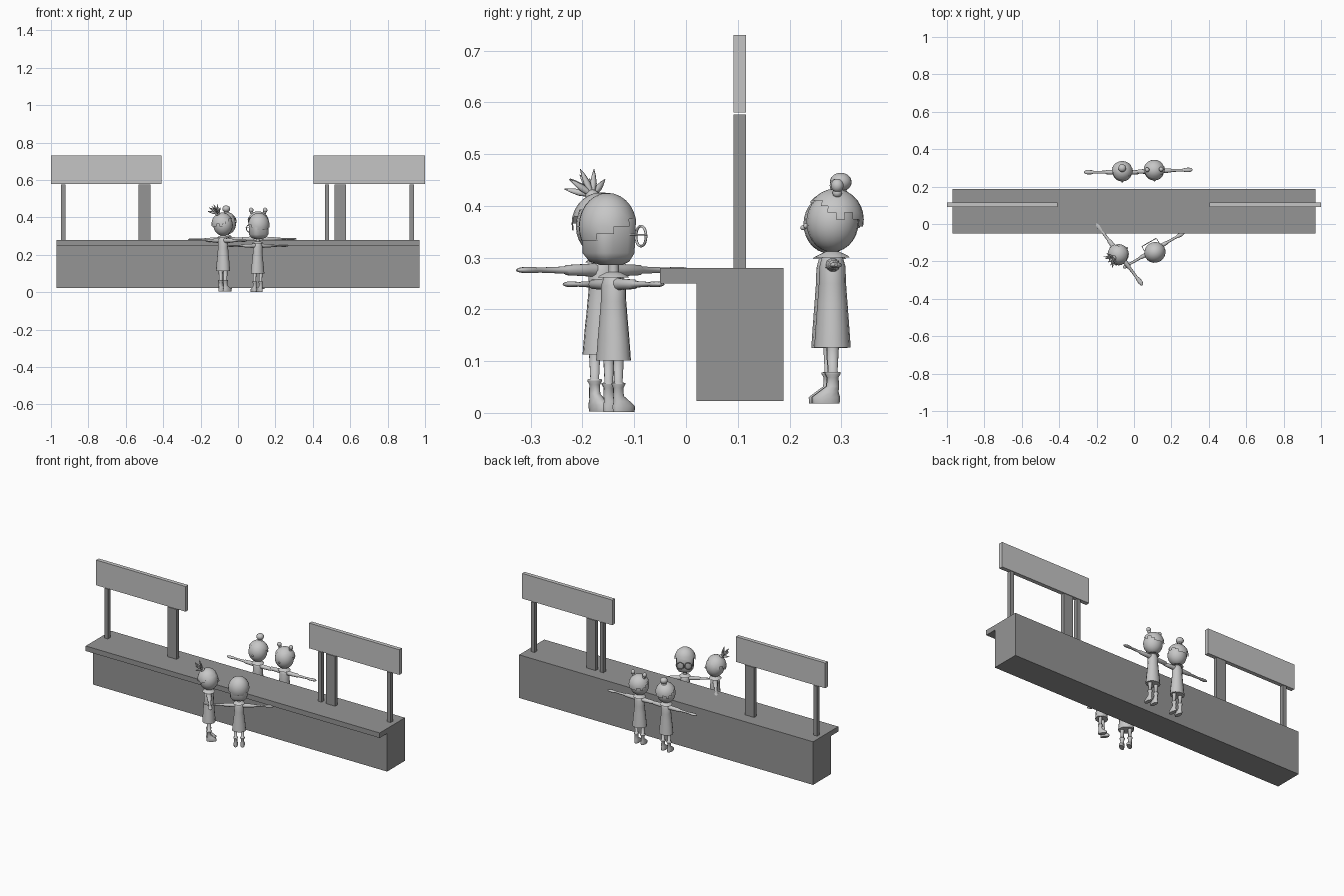
import bpy, bmesh, math
from mathutils import Matrix, Vector

if "Cube" in bpy.data.objects:
    bpy.data.objects.remove(bpy.data.objects["Cube"])


def material(name, v):
    m = bpy.data.materials.new(name)
    m.diffuse_color = (v, v, v, 1)
    m.use_nodes = True
    m.node_tree.nodes["Principled BSDF"].inputs["Base Color"].default_value = m.diffuse_color
    return m


DARK = material("mid grey", 0.30)
SIGN = material("light grey", 0.56)
FIG = material("figure grey", 0.57)


def finish(name, bm, mat, M=Matrix(), smooth=True):
    bmesh.ops.recalc_face_normals(bm, faces=bm.faces)
    for f in bm.faces:
        f.smooth = smooth and len(f.verts) < 5
    me = bpy.data.meshes.new(name)
    bm.to_mesh(me)
    bm.free()
    me.materials.append(mat)
    ob = bpy.data.objects.new(name, me)
    bpy.context.collection.objects.link(ob)
    ob.matrix_world = M
    return ob


def box(name, x0, x1, y0, y1, z0, z1, mat):
    bm = bmesh.new()
    bmesh.ops.create_cube(bm, size=1)
    for v in bm.verts:
        v.co = Vector(((x0 + x1) / 2 + v.co.x * (x1 - x0),
                       (y0 + y1) / 2 + v.co.y * (y1 - y0),
                       (z0 + z1) / 2 + v.co.z * (z1 - z0)))
    finish(name, bm, mat, smooth=False)


def loft(name, rings, n, M, power=1.0, smooth=True):
    """Stack of elliptic rings (z, rx, ry, cy); power < 1 squares them off."""
    bm = bmesh.new()
    loops = []
    for z, rx, ry, cy in rings:
        loop = []
        for i in range(n):
            a = 2 * math.pi * (i + 0.5) / n
            c, s = math.cos(a), math.sin(a)
            loop.append(bm.verts.new((rx * math.copysign(abs(c) ** power, c),
                                      cy + ry * math.copysign(abs(s) ** power, s), z)))
        loops.append(loop)
    for lo, hi in zip(loops, loops[1:]):
        for i in range(n):
            j = (i + 1) % n
            bm.faces.new((lo[i], lo[j], hi[j], hi[i]))
    bm.faces.new(loops[0][::-1])
    bm.faces.new(loops[-1])
    return finish(name, bm, FIG, M, smooth)


def ball(name, center, radii, M, keep=None):
    """Ellipsoid; keep(co) on the unit sphere trims it to a cap."""
    bm = bmesh.new()
    bmesh.ops.create_uvsphere(bm, u_segments=20, v_segments=14, radius=1)
    if keep:
        bmesh.ops.delete(bm, geom=[f for f in bm.faces if not keep(f.calc_center_median())],
                         context='FACES')
    bmesh.ops.transform(bm, matrix=Matrix.Translation(center) @ Matrix.Diagonal((*radii, 1)),
                        verts=bm.verts)
    return finish(name, bm, FIG, M)


def figure(name, x, y, z, heading, scale, style):
    M = (Matrix.Translation((x, y, z)) @ Matrix.Rotation(math.radians(heading), 4, 'Z')
         @ Matrix.Scale(scale, 4))
    # dress and flared collar
    loft(name + "_dress", [(.107, .041, .035, 0), (.15, .037, .032, 0), (.19, .032, .029, 0),
                           (.23, .028, .026, 0), (.262, .029, .025, 0), (.28, .022, .02, 0),
                           (.287, .012, .012, 0)], 14, M)
    loft(name + "_collar", [(.279, .034, .034, 0), (.283, .03, .03, 0), (.291, .013, .013, 0)], 12, M)
    loft(name + "_neck", [(.28, .011, .011, 0), (.31, .011, .011, 0)], 10, M)
    for side, s in (("left", -1), ("right", 1)):
        # leg with cuffed boot
        loft(f"{name}_{side}_leg", [(0, .012, .026, -.013), (.012, .014, .027, -.013),
                                    (.022, .012, .019, -.008), (.033, .010, .012, 0),
                                    (.05, .010, .011, 0), (.057, .014, .015, 0),
                                    (.06, .014, .015, 0), (.061, .008, .009, 0),
                                    (.115, .011, .012, 0)], 10,
             M @ Matrix.Translation((s * .02, 0, 0)))
        # outstretched arm: sleeve, wrist, flat hand
        A = M @ Matrix.Translation((0, 0, .265)) @ Matrix.Rotation(s * math.pi / 2, 4, 'Y')
        loft(f"{name}_{side}_arm", [(.015, .014, .014, 0), (.04, .012, .013, 0),
                                    (.085, .010, .011, 0), (.09, .007, .008, 0),
                                    (.15, .005, .007, 0), (.165, .006, .011, 0),
                                    (.185, .006, .012, 0), (.198, .004, .008, 0),
                                    (.203, .002, .003, 0)], 10, A)
    if style == "glasses":
        # square face with domed fringe
        loft(name + "_head", [(.305, .02, .02, .005), (.312, .038, .036, .01),
                              (.33, .05, .047, .012), (.40, .052, .05, .012),
                              (.43, .035, .035, .012)], 16, M, power=.6)
        ball(name + "_hair", (0, .014, .385), (.062, .06, .07), M,
             lambda c: c.z > -.05 - .4 * c.y)
        for s in (-1, 1):
            bpy.ops.mesh.primitive_torus_add(major_segments=20, minor_segments=6,
                                             major_radius=.021, minor_radius=.0028)
            ring = bpy.context.object
            ring.name = name + "_spectacle_ring"
            ring.data.materials.append(FIG)
            for p in ring.data.polygons:
                p.use_smooth = True
            ring.matrix_world = (M @ Matrix.Translation((s * .024, -.052, .365))
                                 @ Matrix.Rotation(math.pi / 2, 4, 'X'))
            side = M @ Matrix.Translation((s * .048, -.052, .368)) @ Matrix.Rotation(-math.pi / 2, 4, 'X')
            loft(name + "_spectacle_arm", [(0, .002, .002, 0), (.05, .002, .002, 0)], 6, side)
        return
    # round head with hair cap longer at the back
    ball(name + "_head", (0, 0, .347), (.052, .05, .057), M)
    ball(name + "_hair", (0, .005, .352), (.057, .055, .059), M,
         lambda c: c.z > .25 - .5 * c.y - .12 * math.cos(5 * math.atan2(c.y, c.x)))
    ball(name + "_nose", (0, -.05, .34), (.005, .006, .005), M)
    if style == "bun":
        ball(name + "_bun", (0, .022, .428), (.021, .021, .018), M)
        loft(name + "_hair_band", [(.405, .015, .015, .02), (.414, .012, .012, .021)], 10, M)
    elif style == "two_buns":
        for s in (-1, 1):
            ball(name + "_small_bun", (s * .037, .008, .417), (.012, .012, .013), M)
            ball(name + "_bun_base", (s * .034, .008, .403), (.009, .009, .009), M)
    else:
        # spiky ponytail fan
        ball(name + "_tie", (0, .035, .405), (.013, .013, .011), M)
        for i in range(9):
            a = math.radians(-72 + 18 * i)
            S = (M @ Matrix.Translation((0, .035, .405)) @ Matrix.Rotation(a, 4, 'Y')
                 @ Matrix.Rotation(math.radians(-12 if i % 2 else -40), 4, 'X'))
            loft(name + "_spike", [(0, .004, .004, 0), (.025, .007, .005, 0),
                                   (.042, .004, .003, .002), (.054, .0006, .0006, .004)], 6, S)


# counter
box("counter_body", -.97, .97, .02, .188, .023, .25, DARK)
box("counter_top", -.97, .97, -.05, .188, .25, .28, DARK)

# posts: narrow outer and inner, wide supports
for n, (x, w) in {"left_outer": (-.935, .024), "left_wide": (-.5, .062), "right_inner": (.476, .022),
                  "right_wide": (.546, .062), "right_outer": (.93, .024)}.items():
    box(n + "_post", x - w / 2, x + w / 2, .092, .116, .278, .577, DARK)

# sign boards
box("left_sign", -1, -.41, .092, .116, .58, .73, SIGN)
box("right_sign", .405, 1, .092, .116, .58, .73, SIGN)

# customers in front, servers behind
figure("customer_one", -.08, -.16, .003, 127, 1.03, "spikes")
figure("customer_two", .105, -.14, .002, 210, .93, "glasses")
figure("server_one", -.063, .277, .018, 0, 1, "bun")
figure("server_two", .108, .283, .018, 2, 1.01, "two_buns")
